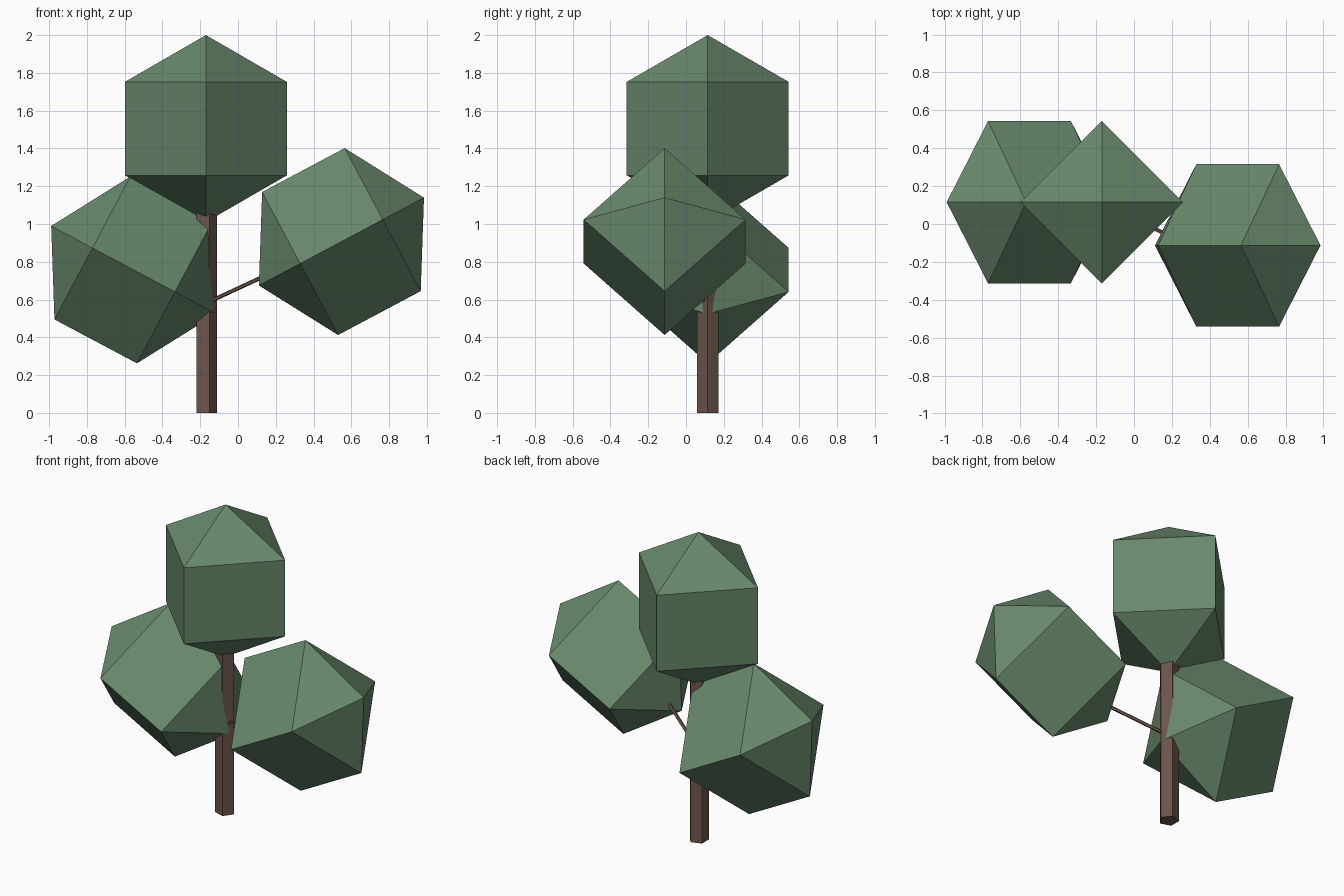
import bpy, bmesh, math
from mathutils import Matrix, Vector

if "Cube" in bpy.data.objects:
    bpy.data.objects.remove(bpy.data.objects["Cube"])


def material(name, color):
    m = bpy.data.materials.new(name)
    m.diffuse_color = (*color, 1)
    m.use_nodes = True
    m.node_tree.nodes["Principled BSDF"].inputs["Base Color"].default_value = m.diffuse_color
    return m


leaf = material("leaf_green", (0.14, 0.25, 0.15))
bark = material("bark_brown", (0.15, 0.09, 0.07))


def make_object(name, bm, mat):
    mesh = bpy.data.meshes.new(name)
    bmesh.ops.recalc_face_normals(bm, faces=bm.faces)
    bm.to_mesh(mesh)
    bm.free()
    mesh.materials.append(mat)
    ob = bpy.data.objects.new(name, mesh)
    bpy.context.collection.objects.link(ob)
    return ob


def foliage(name, center, tilt):
    # Four-sided, three-band sphere tilted about y
    bm = bmesh.new()
    bmesh.ops.create_uvsphere(bm, u_segments=4, v_segments=3, radius=0.495)
    ob = make_object(name, bm, leaf)
    ob.matrix_world = Matrix.Translation(center) @ Matrix.Rotation(math.radians(tilt), 4, 'Y')


def limb(name, start, end, radius):
    # Five-sided prism between two points, one corner toward +x
    a, b = Vector(start), Vector(end)
    d = b - a
    bm = bmesh.new()
    rings = []
    for z in (0, d.length):
        rings.append([bm.verts.new((radius * math.cos(i * math.tau / 5),
                                    radius * math.sin(i * math.tau / 5), z)) for i in range(5)])
    for i in range(5):
        j = (i + 1) % 5
        bm.faces.new((rings[0][i], rings[0][j], rings[1][j], rings[1][i]))
    bm.faces.new(rings[0][::-1])
    bm.faces.new(rings[1])
    ob = make_object(name, bm, bark)
    rot = Vector((0, 0, 1)).rotation_difference(d).to_matrix().to_4x4()
    ob.matrix_world = Matrix.Translation(a) @ rot


# Trunk and thin side branch
limb("trunk", (-0.171, 0.115, 0), (-0.171, 0.115, 1.25), 0.061)
limb("branch", (-0.171, 0.115, 0.58), (0.27, -0.105, 0.785), 0.011)

# Foliage clumps
foliage("top_foliage", (-0.17, 0.115, 1.505), 0)
foliage("right_foliage", (0.5475, -0.113, 0.907), 62)
foliage("left_foliage", (-0.552, 0.115, 0.757), -62)
